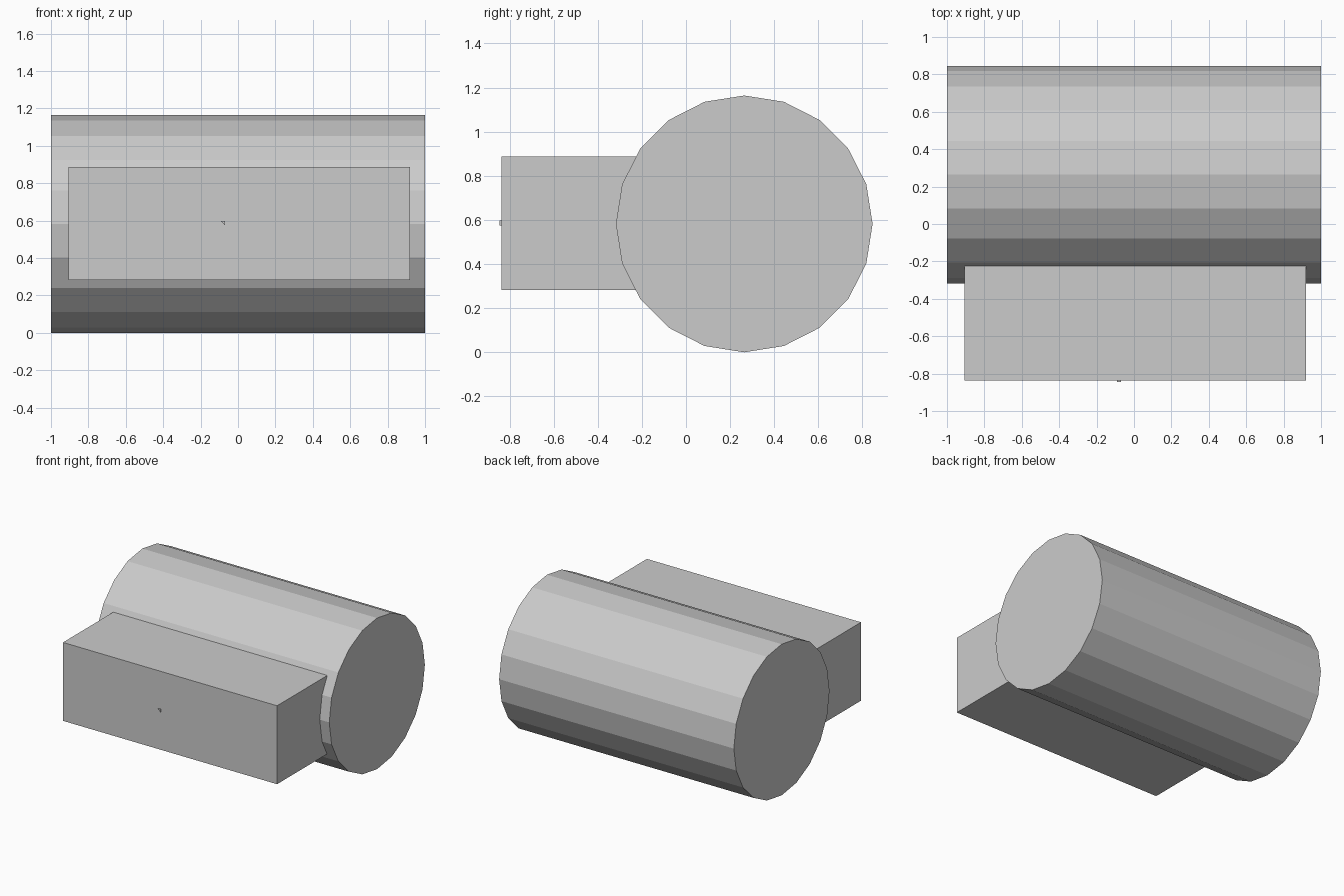
import bpy, bmesh
from math import pi
from mathutils import Matrix, Vector

if "Cube" in bpy.data.objects:
    bpy.data.objects.remove(bpy.data.objects["Cube"])


def add_object(name, bm):
    bmesh.ops.recalc_face_normals(bm, faces=bm.faces)
    mesh = bpy.data.meshes.new(name)
    bm.to_mesh(mesh)
    bm.free()
    obj = bpy.data.objects.new(name, mesh)
    bpy.context.collection.objects.link(obj)
    return obj


def box(name, lo, hi):
    lo, hi = Vector(lo), Vector(hi)
    bm = bmesh.new()
    bmesh.ops.create_cube(bm, size=1, matrix=Matrix.Translation((lo + hi) / 2)
                          @ Matrix.Diagonal((*(hi - lo), 1)))
    return add_object(name, bm)


# Main 20-sided drum lying along x
R = 0.582
bm = bmesh.new()
bmesh.ops.create_cone(bm, cap_ends=True, segments=20, radius1=R, radius2=R, depth=2,
                      matrix=Matrix.Translation((0, 0.264, R)) @ Matrix.Rotation(pi / 2, 4, 'Y'))
add_object("drum", bm)

# Front housing block, running into the drum
box("front_block", (-0.905, -0.837, 0.283), (0.919, 0.0, 0.887))

# Tiny triangular stud on the front face
bm = bmesh.new()
tri = [(-0.092, 0.598), (-0.070, 0.598), (-0.070, 0.575)]
face = bm.faces.new([bm.verts.new((x, -0.846, z)) for x, z in tri])
ext = bmesh.ops.extrude_face_region(bm, geom=[face], use_keep_orig=True)
bmesh.ops.translate(bm, vec=(0, 0.016, 0),
                    verts=[v for v in ext["geom"] if isinstance(v, bmesh.types.BMVert)])
add_object("front_stud", bm)
